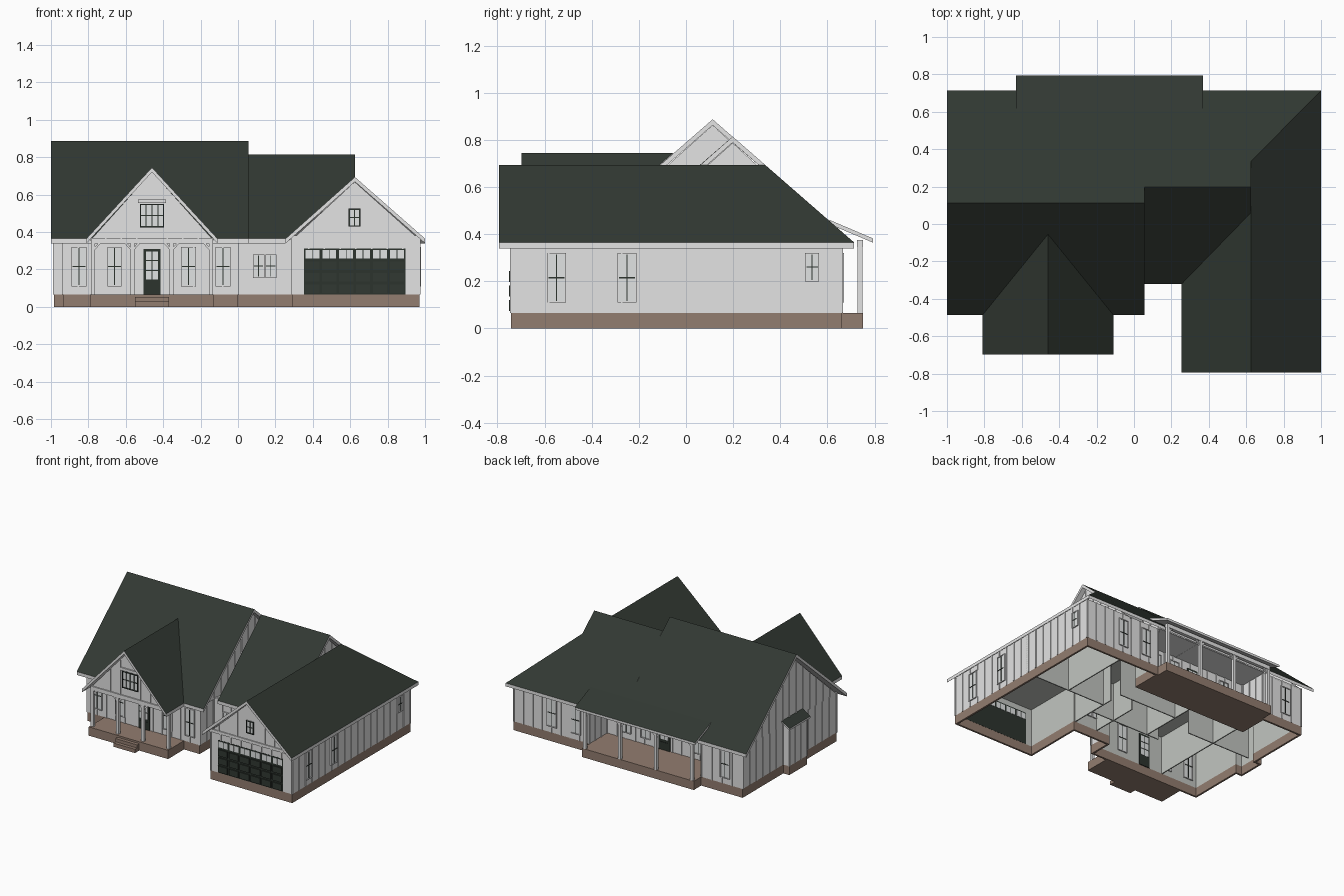
import bpy, bmesh, math
from mathutils import Matrix, Vector

cube = bpy.data.objects.get("Cube")
if cube:
    bpy.data.objects.remove(cube)


def material(name, *rgb):
    m = bpy.data.materials.new(name)
    m.use_nodes = True
    m.diffuse_color = (*rgb, 1)
    m.node_tree.nodes["Principled BSDF"].inputs["Base Color"].default_value = (*rgb, 1)
    return m


MATS = [material("white siding", .77, .77, .77), material("green shingle", .031, .04, .032),
        material("brown brick", .29, .205, .16), material("dark paint", .025, .033, .027),
        material("pale glass", .75, .77, .77), material("grey interior", .54, .56, .53)]
WHITE, SHINGLE, BRICK, DARK, GLASS, INNER = range(len(MATS))
WALL_T = .014


class Part:
    """Collects solid pieces into one named object, placed by a frame."""

    def __init__(self, name, frame=Matrix()):
        self.name, self.frame, self.bm = name, frame, bmesh.new()

    def prism(self, pts, vec, mat, first=None):
        a = [self.bm.verts.new(p) for p in pts]
        b = [self.bm.verts.new(Vector(p) + Vector(vec)) for p in pts]
        faces = [self.bm.faces.new(a), self.bm.faces.new(b[::-1])]
        for i in range(len(a)):
            j = (i + 1) % len(a)
            faces.append(self.bm.faces.new((a[j], a[i], b[i], b[j])))
        for f in faces:
            f.material_index = mat
        if first is not None:
            faces[0].material_index = first

    def box(self, x0, x1, y0, y1, z0, z1, mat=WHITE):
        self.prism([(x0, y0, z0), (x1, y0, z0), (x1, y1, z0), (x0, y1, z0)], (0, 0, z1 - z0), mat)

    def both(self, x0, x1, d, z0, z1, mat=WHITE):
        # a thin plate on the outer and the inner face of a wall
        self.box(x0, x1, -d, 0, z0, z1, mat)
        self.box(x0, x1, WALL_T, WALL_T + d, z0, z1, mat)

    def done(self):
        bmesh.ops.recalc_face_normals(self.bm, faces=self.bm.faces)
        me = bpy.data.meshes.new(self.name)
        self.bm.transform(self.frame)
        self.bm.to_mesh(me)
        self.bm.free()
        for m in MATS:
            me.materials.append(m)
        ob = bpy.data.objects.new(self.name, me)
        bpy.context.collection.objects.link(ob)
        return ob


def frame_at(x, y, angle):
    # local x runs along the wall, local -y points outward
    return Matrix.Translation((x, y, 0)) @ Matrix.Rotation(angle, 4, "Z")


BASE, EAVE, ROOF_T, LEFT, BACK = .066, .365, .025, -.935, .662
FOOT = [(LEFT, -.455), (0, -.455), (0, -.29), (.29, -.29), (.29, -.742), (.97, -.742),
        (.97, BACK), (.34, BACK), (.34, .45), (-.59, .45), (-.59, BACK), (LEFT, BACK),
        (LEFT, .18), (-.985, .18), (-.985, -.03), (LEFT, -.03)]
EDGES = list(zip(FOOT, FOOT[1:] + FOOT[:1]))


# Outer shells: foundation ring and walls
def shell(name, z0, z1, mat, inner):
    p = Part(name)
    for (ax, ay), (bx, by) in EDGES:
        f = p.bm.faces.new([p.bm.verts.new(v) for v in
                            ((ax, ay, z0), (bx, by, z0), (bx, by, z1), (ax, ay, z1))])
        f.material_index = mat
    bmesh.ops.remove_doubles(p.bm, verts=p.bm.verts, dist=.0001)
    mod = p.done().modifiers.new("thickness", "SOLIDIFY")
    mod.thickness, mod.offset, mod.use_even_offset = WALL_T, -1, True
    mod.material_offset = inner


shell("foundation", 0, BASE, BRICK, 0)
shell("outer_walls", BASE, EAVE, WHITE, INNER - WHITE)


# Windows and doors
def window(name, frame, u, w, z0, z1, cols=2, rows=2, casing=WHITE):
    p = Part(name, frame)
    a, b, c = u - w / 2, u + w / 2, .006
    p.both(a, b, .004, z0, z1, GLASS)
    for x in (a, b - c):
        p.both(x, x + c, .009, z0, z1, casing)
    for z in (z0, z1 - c):
        p.both(a, b, .009, z, z + c, casing)
    for i in range(1, cols):
        x = a + w * i / cols
        p.both(x - .002, x + .002, .007, z0 + c, z1 - c, DARK)
    for i in range(1, rows):
        z = z0 + (z1 - z0) * i / rows
        p.both(a + c, b - c, .007, z - .0025, z + .0025, DARK)
    p.done()


def door(name, frame, u, w, z1):
    p = Part(name, frame)
    a, b = u - w / 2, u + w / 2
    p.both(a, b, .006, BASE, z1, DARK)
    pw = (w - .028) / 2
    for i in range(2):
        for j in range(3):
            x, z = a + .012 + i * (pw + .004), BASE + .08 + j * .052
            p.both(x, x + pw, .008, z, z + .046, GLASS)
    p.box(a + .014, b - .014, -.009, 0, BASE + .016, BASE + .06, DARK)
    p.done()


# Openings per wall: edge -> (position on its axis, width, bottom, top, columns, rows)
TALL = (.08, .11, .32, 2, 2)
OPENINGS = {0: [(x, *TALL) for x in (-.85, -.66, -.265, -.08)] + [(-.46, .09, BASE, .31, 0, 0)],
            2: [(.11, .062, .155, .28, 2, 2), (.175, .062, .155, .28, 2, 2)],
            4: [(.6225, .545, BASE, .31, 0, 0)],
            5: [(-.55, *TALL), (-.25, *TALL), (.535, .06, .2, .32, 2, 2)],
            6: [(.65, *TALL), (.45, *TALL)],
            8: [(.18, *TALL), (.02, *TALL), (-.14, .09, BASE, .31, 0, 0), (-.42, *TALL)],
            10: [(-.79, *TALL)]}

for e, ((ax, ay), (bx, by)) in enumerate(EDGES):
    fr = frame_at(ax, ay, math.atan2(by - ay, bx - ax))
    length = math.hypot(bx - ax, by - ay)
    start = ax if abs(bx - ax) > abs(by - ay) else ay
    spans = []
    for k, (pos, w, z0, z1, cols, rows) in enumerate(OPENINGS.get(e, [])):
        u = abs(pos - start)
        spans.append((u - w / 2 - .008, u + w / 2 + .008, z0, z1))
        if cols:
            window(f"window_{e}_{k}", fr, u, w, z0, z1, cols, rows)
        elif e != 4:
            door(f"door_{e}", fr, u, w, z1)
    # Battens, broken at the openings
    p = Part(f"battens_{e}", fr)
    n = max(1, round(length / .08))
    for i in range(n + 1):
        u = .004 + (length - .008) * i / n
        hit = [s for s in spans if s[0] < u < s[1]]
        pieces = [(BASE, hit[0][2]), (hit[0][3], EAVE)] if hit else [(BASE, EAVE)]
        for lo, hi in pieces:
            if hi - lo > .005:
                p.box(u - .004, u + .004, -.005, 0, lo, hi)
    p.done()

# Garage door: glazed top row over raised panels
p = Part("garage_door", frame_at(0, -.742, 0))
gx0, gx1, cols, rows = .352, .895, 6, 4
p.both(gx0, gx1, .001, BASE, .312, DARK)
cw, rh = (gx1 - gx0) / cols, (.312 - BASE) / rows
for i in range(cols):
    for j in range(rows):
        x, z = gx0 + i * cw, BASE + j * rh
        if j == rows - 1:
            for h in (.008, cw / 2 + .002):
                p.both(x + h, x + h + cw / 2 - .01, .003, z + .008, z + rh - .009, GLASS)
        else:
            p.box(x + .007, x + cw - .007, -.009, 0, z + .007, z + rh - .007, SHINGLE)
p.done()


# Gable walls with battens
def gable(name, frame, u0, u1, peak, top, skip=(0, 0), thick=.012):
    p = Part(name, frame)
    p.prism([(u0, 0, EAVE - .01), (u1, 0, EAVE - .01), (peak, 0, top)], (0, thick, 0), WHITE)
    n = round((u1 - u0) / .08)
    for i in range(1, n):
        u = u0 + (u1 - u0) * i / n
        side = (u - u0) / (peak - u0) if u < peak else (u1 - u) / (u1 - peak)
        if not skip[0] < u < skip[1]:
            p.box(u - .004, u + .004, -.005, 0, EAVE, EAVE + (top - EAVE) * side - .006)
    p.done()


front_garage, front_porch = frame_at(0, -.742, 0), frame_at(0, -.62, 0)
quarter = math.pi / 2
gable("garage_gable", front_garage, .285, .975, .624, .668, (.58, .67))
gable("porch_gable", front_porch, -.79, -.13, -.46, .722, (-.54, -.38))
gable("left_gable", frame_at(LEFT, 0, -quarter), -.67, .455, -.113, .862)
gable("main_right_gable", frame_at(.01, 0, quarter), -.455, .67, .113, .862)
gable("middle_gable", frame_at(.59, 0, quarter), -.29, .67, .198, .787)
window("garage_gable_window", front_garage, .623, .062, .43, .525, casing=DARK)
window("porch_gable_window", front_porch, -.46, .13, .425, .55, 4, 2, DARK)
p = Part("gable_trim")
p.box(-.535, -.385, -.63, -.62, .555, .575)
p.box(.285, .975, -.75, -.742, .36, .382)
p.done()


# Roof slabs: shingle on top, white fascia and soffit below
def roof(name, *pts, t=ROOF_T):
    p = Part(name)
    p.prism(pts, (0, 0, -t), WHITE, SHINGLE)
    p.done()


E, R1, R2, RG, RP = EAVE, .887, .814, .694, .745
MX, GX, YM, YG, YB, F = .055, .625, .113, .198, .713, -.793
roof("main_roof_front", (-1, -.487, E), (MX, -.487, E), (MX, YM, R1), (-1, YM, R1))
roof("main_roof_back", (-1, YB, E), (MX, YB, E), (MX, YM, R1), (-1, YM, R1))
roof("middle_roof_front", (MX, -.32, E), (.255, -.32, E), (GX, .05, RG - .01), (GX, YG, R2), (MX, YG, R2))
roof("middle_roof_back", (MX, YB, E), (GX, YB, E), (GX, YG, R2), (MX, YG, R2))
roof("garage_roof_hip", (GX, YB, E), (1, YB, E), (GX, .335, RG))
roof("garage_roof_left", (.255, F, E), (GX, F, RG), (GX, .06, RG), (.255, -.32, E))
roof("garage_roof_right", (1, F, E), (1, YB, E), (GX, .335, RG), (GX, F, RG))
for side, s in (("left", -1), ("right", 1)):
    x = -.46 + s * .35
    roof("porch_roof_" + side, (x, -.697, E), (-.46, -.697, RP), (-.46, -.055, RP), (x, -.487, E))
roof("back_porch_roof", (-.63, .605, .462), (.37, .605, .462), (.37, .793, .382), (-.63, .793, .382), t=.018)
roof("side_bay_roof", (LEFT, -.05, .4), (LEFT, .2, .4), (-1, .2, .36), (-1, -.05, .36), t=.014)

# Porch floors and steps
p = Part("porch_floors")
p.box(-.79, -.13, -.645, -.455, 0, BASE, BRICK)
p.box(-.59, .34, .45, .75, 0, BASE, BRICK)
p.box(-.55, -.37, -.67, -.645, 0, .052, BRICK)
p.box(-.55, -.37, -.695, -.67, 0, .028, BRICK)
p.done()


# Porch posts with angled braces under a beam
def posts(name, xs, y, top):
    p = Part(name)
    for x in xs:
        p.box(x - .011, x + .011, y - .011, y + .011, BASE, top)
        for s in (-1, 1):
            if min(xs) <= x + s * .02 <= max(xs):
                p.prism([(x, y - .005, top - .045), (x + s * .04, y - .005, top),
                         (x + s * .025, y - .005, top), (x, y - .005, top - .03)], (0, .01, 0), WHITE)
    p.box(min(xs) - .012, max(xs) + .012, y - .012, y + .012, top, top + .03)
    p.done()


posts("front_porch_posts", (-.775, -.565, -.355, -.145), -.617, .338)
posts("back_porch_posts", (-.57, -.27, .03, .32), .738, .345)
p = Part("porch_beams")
for x in (-.775, -.145):
    p.box(x - .012, x + .012, -.617, -.455, .338, .365)
p.done()

# Ceilings and inside walls
p = Part("ceiling")
p.prism([(x, y, .352) for x, y in FOOT], (0, 0, .006), INNER)
p.box(-.79, -.13, -.62, -.455, .356, .362)
p.box(-.59, .34, .45, .68, .356, .362)
p.done()
p = Part("inside_walls")
for x, y0, y1 in ((.29, -.29, .1), (-.2, -.1, .45), (-.62, -.455, .66), (.1, -.29, .1), (.6, .02, .66)):
    p.box(x - .004, x + .004, y0, y1, BASE, .352, INNER)
for y, x0, x1 in ((.02, .29, .97), (.1, LEFT, -.4), (-.1, -.3, .29), (.2, -.2, .29)):
    p.box(x0, x1, y - .004, y + .004, BASE, .352, INNER)
p.done()
